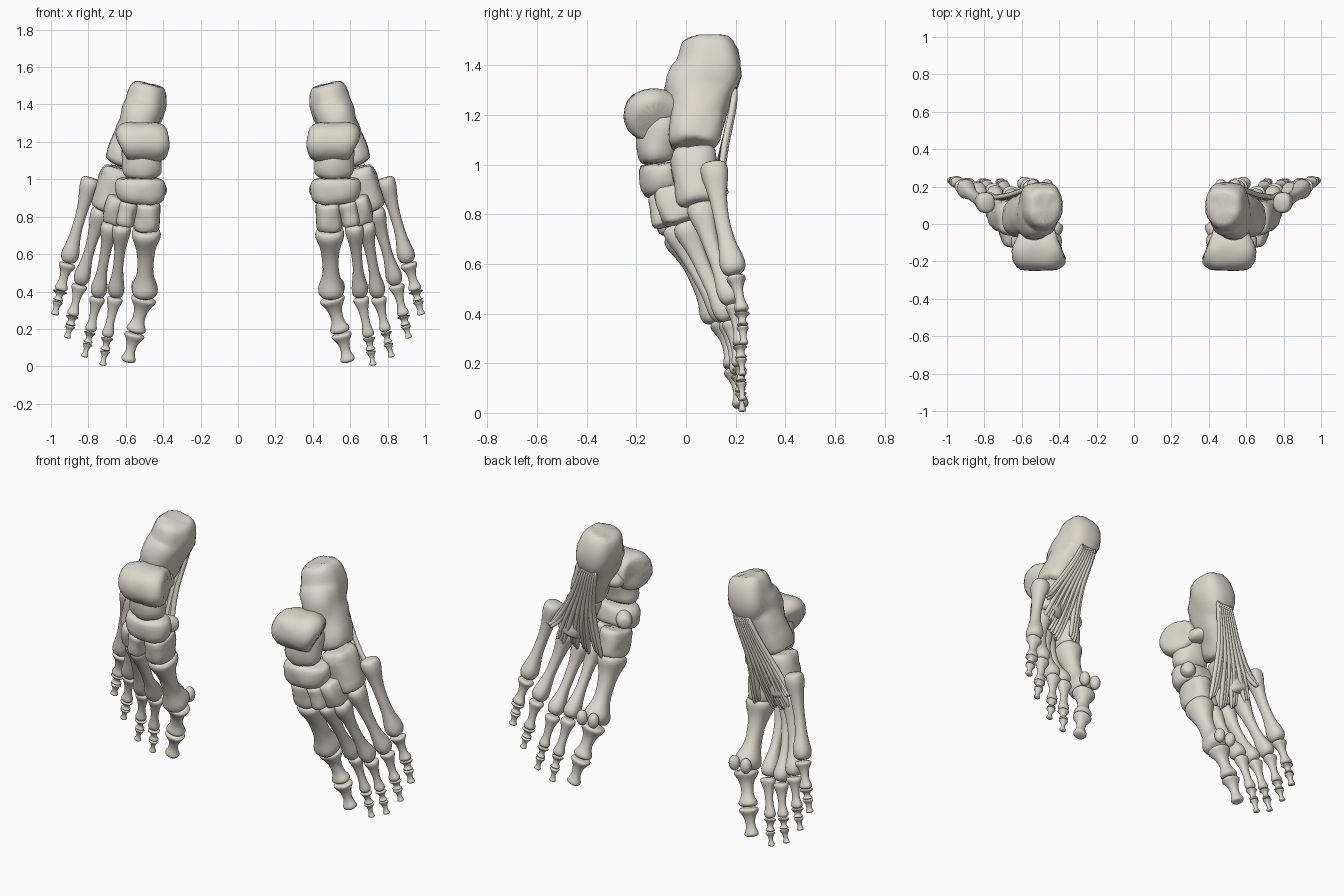
import bpy, bmesh, math
from mathutils import Vector

tex = bpy.data.textures.new("bone_bumps", 'CLOUDS')
tex.noise_scale = 0.09
bone_mat = bpy.data.materials.new("bone")
bone_mat.diffuse_color = (0.72, 0.69, 0.61, 1)


def loft(name, secs, p=2.0, ref=(1, 0, 0), n=16, bumps=0.0, sub=1):
    """Skin superellipse sections (x, y, z, half width, half depth) and mirror to the other foot."""
    bm = bmesh.new()
    pts = [Vector(s[:3]) for s in secs]
    rings = []
    for i, s in enumerate(secs):
        t = (pts[min(i + 1, len(pts) - 1)] - pts[max(i - 1, 0)]).normalized()
        u = Vector(ref)
        u = (u - u.dot(t) * t).normalized()
        v = t.cross(u)
        ring = []
        for k in range(n):
            a = 2 * math.pi * k / n
            c, d = math.cos(a), math.sin(a)
            cx = math.copysign(abs(c) ** (2 / p), c)
            dy = math.copysign(abs(d) ** (2 / p), d)
            ring.append(bm.verts.new(pts[i] + u * cx * s[3] + v * dy * s[4]))
        rings.append(ring)
    for a, b in zip(rings, rings[1:]):
        for k in range(n):
            bm.faces.new((a[k], a[(k + 1) % n], b[(k + 1) % n], b[k]))
    bm.faces.new(rings[0])
    bm.faces.new(rings[-1])
    bmesh.ops.recalc_face_normals(bm, faces=bm.faces)
    for f in bm.faces:
        f.smooth = True
    me = bpy.data.meshes.new(name)
    bm.to_mesh(me)
    bm.free()
    me.materials.append(bone_mat)
    ob = bpy.data.objects.new(name, me)
    bpy.context.collection.objects.link(ob)
    if sub:
        m = ob.modifiers.new("smooth", 'SUBSURF')
        m.levels = m.render_levels = sub
    if bumps:
        m = ob.modifiers.new("bumps", 'DISPLACE')
        m.texture, m.strength, m.mid_level = tex, bumps, 0.5
    m = ob.modifiers.new("other_foot", 'MIRROR')
    m.use_mirror_merge = False
    return ob


PROFILE = [(0, .7), (.03, .95), (.1, 1), (.18, .86), (.3, .64), (.5, .53), (.68, .57),
           (.8, .8), (.89, 1), (.96, .9), (1, .55)]


def long_bone(name, a, b, r0, r1, bow=0.0, flat=1.0):
    """Waisted bone with flared ends from a to b."""
    a, b = Vector(a), Vector(b)
    secs = []
    for t, f in PROFILE:
        c = a.lerp(b, t)
        r = (r0 + (r1 - r0) * t) * f
        secs.append((c.x, c.y - bow * math.sin(math.pi * t), c.z, r, r * flat))
    loft(name, secs, p=2.3, bumps=.006)


# Heel bone
loft("heel_bone", [(.475, .075, 1.512, .06, .08), (.48, .075, 1.497, .09, .105),
                   (.487, .09, 1.45, .108, .13), (.497, .1, 1.385, .115, .142),
                   (.515, .065, 1.335, .112, .145), (.535, .045, 1.29, .105, .145),
                   (.57, .055, 1.21, .102, .115), (.605, .035, 1.13, .1, .105),
                   (.625, .03, 1.085, .1, .1), (.632, .03, 1.068, .085, .085)],
     p=2.5, bumps=.025)
loft("heel_inner_shelf", [(.56, .0, 1.2, .1, .06), (.49, -.02, 1.19, .08, .05),
                          (.44, -.03, 1.17, .06, .035), (.425, -.03, 1.17, .03, .015)], ref=(0, 1, 0))

# Ankle bone: pulley shaped joint surface, then neck and head
loft("ankle_pulley", [(.39, -.12, 1.2, .085, .075), (.40, -.125, 1.2, .112, .1),
                      (.44, -.13, 1.2, .128, .113), (.51, -.13, 1.2, .117, .105),
                      (.575, -.13, 1.2, .128, .113), (.61, -.125, 1.2, .115, .1),
                      (.625, -.12, 1.19, .075, .07)], p=2.2, ref=(0, 1, 0), bumps=.015)
loft("ankle_neck_and_head", [(.52, -.09, 1.24, .1, .11), (.52, -.105, 1.14, .107, .095),
                             (.515, -.12, 1.08, .107, .087), (.51, -.115, 1.025, .11, .083),
                             (.51, -.11, 1.003, .075, .055)], bumps=.02)

# Midfoot bones
loft("boat_bone", [(.515, -.105, 1.01, .105, .07), (.515, -.105, .992, .138, .09),
                   (.52, -.095, .94, .142, .094), (.53, -.085, .893, .12, .09),
                   (.53, -.08, .877, .095, .065)], p=2.4, bumps=.025)
loft("boat_bone_knob", [(.46, -.07, .95, .05, .06), (.42, -.02, .945, .045, .05),
                        (.405, .0, .94, .035, .038), (.40, .008, .94, .02, .02)])
for name, a, b, w, d in [("inner_wedge_bone", (.485, -.045, .882), (.49, -.015, .726), .072, .1),
                         ("middle_wedge_bone", (.58, -.085, .882), (.61, -.065, .755), .053, .075),
                         ("outer_wedge_bone", (.64, -.045, .91), (.68, -.015, .765), .053, .088),
                         ("cube_bone", (.635, .03, 1.062), (.71, .055, .835), .088, .095)]:
    a, b = Vector(a), Vector(b)
    loft(name, [(*a.lerp(b, t), w * f, d * f) for t, f in
                [(0, .78), (.05, 1), (.3, 1.02), (.6, .95), (.95, .96), (1, .75)]],
         p=2.7, bumps=.025)

# Toe rays: base, head, first joint, (second joint), tip, with radii at the base and head
rays = [
    ("toe_1", [(.49, -.015, .735), (.50, .15, .375), (.55, .197, .18), (.59, .222, .022)], .082, .075),
    ("toe_2", [(.62, -.05, .76), (.655, .163, .375), (.70, .207, .155), (.71, .22, .085), (.722, .228, .003)], .053, .047),
    ("toe_3", [(.68, -.005, .77), (.75, .178, .375), (.79, .213, .185), (.803, .222, .125), (.822, .228, .048)], .053, .046),
    ("toe_4", [(.73, .055, .845), (.845, .192, .44), (.885, .217, .27), (.896, .222, .22), (.915, .228, .15)], .055, .046),
    ("toe_5", [(.785, .11, 1.01), (.91, .2, .555), (.95, .225, .405), (.963, .228, .35), (.98, .233, .275)], .053, .05),
]
for name, pts, rb, rh in rays:
    long_bone(name + "_long_bone", pts[0], pts[1], rb, rh, bow=.012, flat=1.1)
    r = rh * .97
    for i in range(1, len(pts) - 1):
        last = i == len(pts) - 2
        a = Vector(pts[i]).lerp(Vector(pts[i + 1]), .02)
        long_bone(f"{name}_segment_{i}", a, pts[i + 1], r, r * (.68 if last else .74), flat=.85)
        r *= .8

# Pair of small round bones under the big toe joint
for name, x in [("inner_seed_bone", .465), ("outer_seed_bone", .54)]:
    loft(name, [(x, .208, .425 + .045 * math.cos(q), .032 * math.sin(q) + .002, .032 * math.sin(q) + .002)
                for q in [math.pi * k / 6 for k in range(7)]], n=12)

# Sole ligament: overlapping fibres fanning from the heel to the five rays
ends = [(.52, .07, .73), (.625, .04, .715), (.69, .06, .735), (.75, .11, .77), (.795, .165, .88)]
for g, e in enumerate(ends):
    for k in range(3):
        s = (g + (k + .5) / 3) / 5 - .5
        off = (k - 1) * .013
        lift = .006 * ((3 * g + k) % 2)
        path = [(.5 + .1 * s, .2, 1.32, .009), (.53 + .12 * s, .187 + lift, 1.22, .011),
                (.585 + .16 * s, .152 + lift, 1.08, .014),
                (.635 + .26 * s, .128 + .02 * s + lift, .94, .016),
                (.3 * (.635 + .26 * s) + .7 * e[0] + off, .3 * .13 + .7 * e[1], .3 * .94 + .7 * e[2], .013),
                (e[0] + off, e[1], e[2] + .015 * k, .007)]
        loft(f"sole_ligament_{g + 1}_{k + 1}", [(x, y, z, w, .014) for x, y, z, w in path], n=8)
